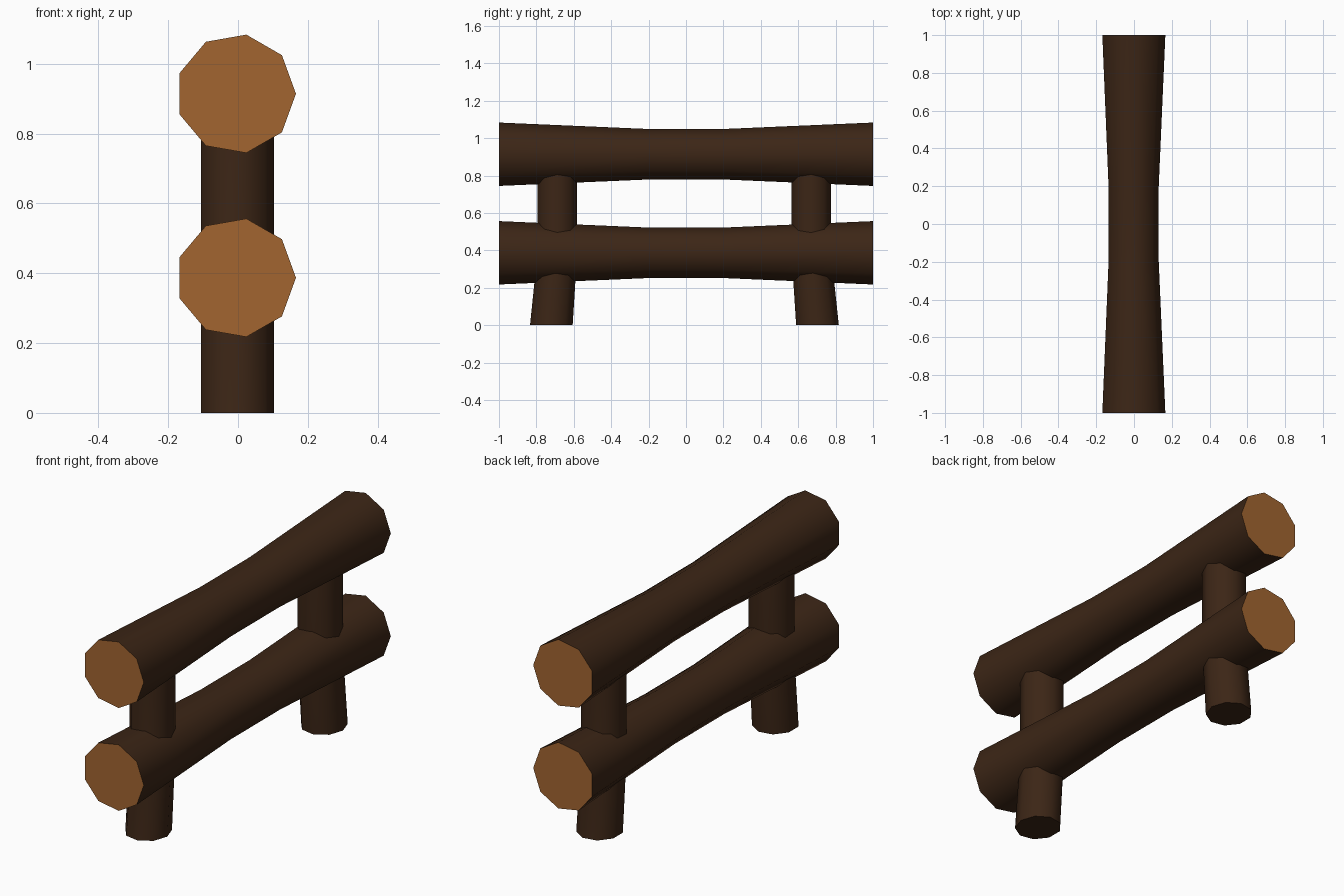
import bpy, bmesh
from math import sin, cos, tau, radians

if "Cube" in bpy.data.objects:
    bpy.data.objects.remove(bpy.data.objects["Cube"])

SIDES = 9


def material(name, rgb):
    m = bpy.data.materials.new(name)
    m.diffuse_color = (*rgb, 1)
    m.use_nodes = True
    m.node_tree.nodes["Principled BSDF"].inputs["Base Color"].default_value = m.diffuse_color
    return m


bark = material("bark", (0.045, 0.019, 0.008))
cut_wood = material("cut_wood", (0.36, 0.13, 0.03))


def loft(name, rings, cap_index):
    """Skin a stack of rings; flat end caps take material slot cap_index."""
    bm = bmesh.new()
    loops = [[bm.verts.new(p) for p in ring] for ring in rings]
    for a, b in zip(loops, loops[1:]):
        for i in range(SIDES):
            j = (i + 1) % SIDES
            bm.faces.new((a[i], a[j], b[j], b[i]))
    for loop in (loops[0], loops[-1]):
        bm.faces.new(loop).material_index = cap_index
    bmesh.ops.recalc_face_normals(bm, faces=bm.faces)
    mesh = bpy.data.meshes.new(name)
    bm.to_mesh(mesh)
    bm.free()
    mesh.materials.append(bark)
    mesh.materials.append(cut_wood)
    obj = bpy.data.objects.new(name, mesh)
    bpy.context.collection.objects.link(obj)
    # round bark, crisp cut ends
    bpy.ops.object.select_all(action='DESELECT')
    obj.select_set(True)
    bpy.context.view_layer.objects.active = obj
    bpy.ops.object.shade_smooth_by_angle(angle=radians(60))


def angles():
    return [tau * i / SIDES for i in range(SIDES)]


def rail_ring(y, z, r):
    return [(-0.006 + r * cos(a), y, z + r * sin(a)) for a in angles()]


def post_ring(y, z, half_width):
    return [(-0.005 + 0.108 * cos(a), y + half_width / sin(tau * 2 / 9) * sin(a), z)
            for a in angles()]


# horizontal logs, waisted in the middle
for name, z in (("lower_rail", 0.387), ("upper_rail", 0.914)):
    loft(name, [rail_ring(y, z, r) for y, r in
                ((-1, 0.172), (-0.2, 0.137), (0.2, 0.137), (1, 0.172))], 1)

# upright posts, feet splayed outward below the lower rail
for name, foot_y, top_y in (("front_post", -0.72, -0.688), ("back_post", 0.703, 0.67)):
    loft(name, [post_ring(foot_y, 0, 0.114), post_ring(top_y, 0.387, 0.106),
                post_ring(top_y, 0.9, 0.106)], 0)
